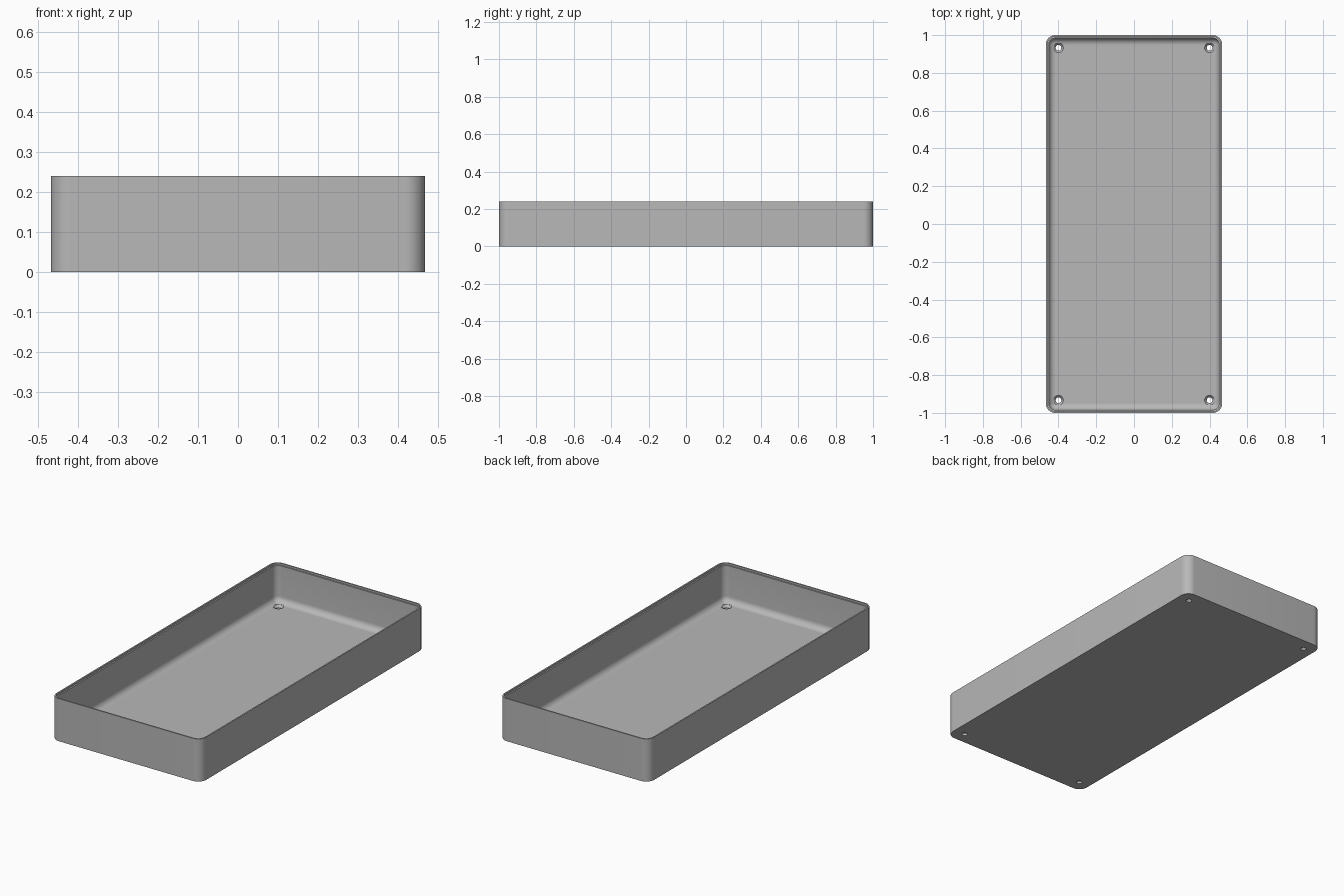
import bpy, bmesh, math

cube = bpy.data.objects.get("Cube")
if cube:
    bpy.data.objects.remove(cube, do_unlink=True)

HALF_X, HALF_Y, HEIGHT = 0.467, 1.0, 0.24
CORNER, WALL, FLOOR, FILLET = 0.05, 0.016, 0.025, 0.034
LIP, STEP = 0.008, 0.01

grey = bpy.data.materials.new("plain grey")
grey.use_nodes = True
colour = (0.48, 0.48, 0.48, 1)
grey.diffuse_color = colour
grey.node_tree.nodes["Principled BSDF"].inputs["Base Color"].default_value = colour


def finish(bm, name):
    bmesh.ops.recalc_face_normals(bm, faces=bm.faces)
    mesh = bpy.data.meshes.new(name)
    bm.to_mesh(mesh)
    bm.free()
    mesh.materials.append(grey)
    obj = bpy.data.objects.new(name, mesh)
    bpy.context.collection.objects.link(obj)
    return obj


def loft(bm, rings):
    """Bridge successive closed rings and cap both ends."""
    loops = [[bm.verts.new(p) for p in ring] for ring in rings]
    for a, b in zip(loops, loops[1:]):
        for i in range(len(a)):
            j = (i + 1) % len(a)
            bm.faces.new((a[i], a[j], b[j], b[i]))
    bm.faces.new(loops[0])
    bm.faces.new(loops[-1])


def rounded_ring(inset, z, steps=10):
    r = max(CORNER - inset, 0.002)
    cx, cy = HALF_X - inset - r, HALF_Y - inset - r
    ring = []
    for k, (sx, sy) in enumerate([(1, 1), (-1, 1), (-1, -1), (1, -1)]):
        for i in range(steps + 1):
            a = math.pi / 2 * (k + i / steps)
            ring.append((sx * cx + r * math.cos(a), sy * cy + r * math.sin(a), z))
    return ring


# Tray section: outer wall, stepped rim, inner wall, fillet into the floor
profile = [(0, 0), (0, HEIGHT), (LIP, HEIGHT), (LIP, HEIGHT - STEP),
           (WALL, HEIGHT - STEP)]
for i in range(9):
    a = math.pi / 2 * i / 8
    profile.append((WALL + FILLET * (1 - math.cos(a)),
                    FLOOR + FILLET * (1 - math.sin(a))))
bm = bmesh.new()
loft(bm, [rounded_ring(d, z) for d, z in profile])
tray = finish(bm, "tray")

# Countersunk screw holes in the four floor corners
sections = [(0.015, -0.02), (0.015, 0.012), (0.026, FLOOR), (0.026, 0.08)]
bm = bmesh.new()
for sx in (-1, 1):
    for sy in (-1, 1):
        loft(bm, [[(sx * 0.4 + r * math.cos(math.tau * i / 32),
                    sy * 0.933 + r * math.sin(math.tau * i / 32), z)
                   for i in range(32)] for r, z in sections])
cutter = finish(bm, "hole_cutter")
cutter.hide_render = True

cut = tray.modifiers.new("screw holes", "BOOLEAN")
cut.operation = "DIFFERENCE"
cut.solver = "EXACT"
cut.object = cutter
bpy.ops.object.select_all(action="DESELECT")
tray.select_set(True)
bpy.context.view_layer.objects.active = tray
bpy.ops.object.modifier_apply(modifier=cut.name)
bpy.data.objects.remove(cutter, do_unlink=True)
bpy.ops.object.shade_smooth_by_angle(angle=math.radians(30))
